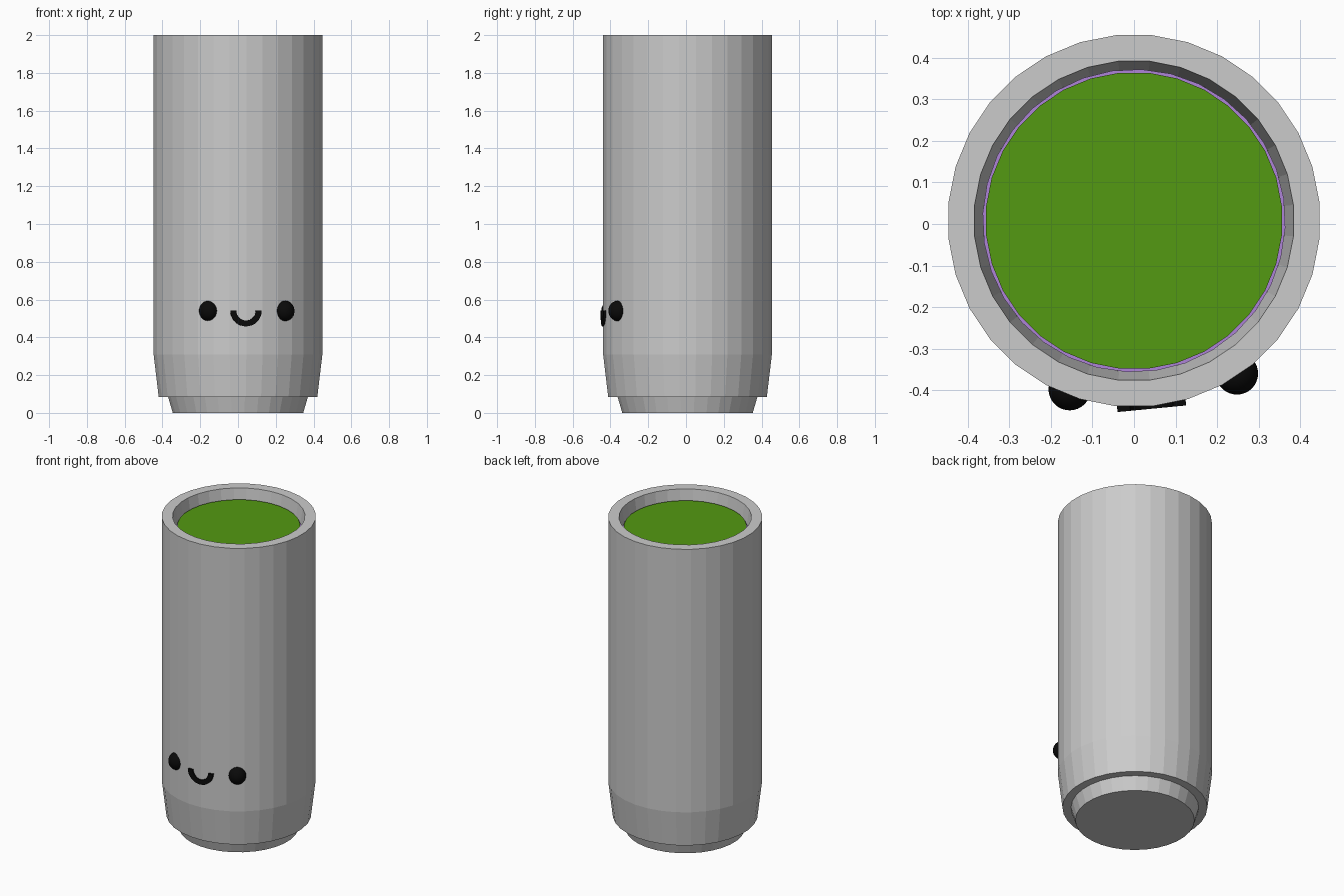
import bpy, bmesh
from math import pi, sin, cos, radians

if "Cube" in bpy.data.objects:
    bpy.data.objects.remove(bpy.data.objects["Cube"])

CY = 0.008      # cup axis in y
SIDES = 32


def material(name, rgb):
    m = bpy.data.materials.new(name)
    m.diffuse_color = (*rgb, 1)
    m.use_nodes = True
    m.node_tree.nodes["Principled BSDF"].inputs["Base Color"].default_value = m.diffuse_color
    return m


def finish(name, bm, mat=None):
    bmesh.ops.recalc_face_normals(bm, faces=bm.faces)
    me = bpy.data.meshes.new(name)
    bm.to_mesh(me)
    bm.free()
    ob = bpy.data.objects.new(name, me)
    bpy.context.collection.objects.link(ob)
    if mat:
        me.materials.append(mat)
    return ob


def lathe(name, profile, mat=None, turn=0.5):
    """Revolve (radius, z) pairs, capping the first and last rings."""
    bm = bmesh.new()
    rings = []
    for r, z in profile:
        angles = [2 * pi * (i + turn) / SIDES for i in range(SIDES)]
        rings.append([bm.verts.new((r * cos(a), CY + r * sin(a), z)) for a in angles])
    for a, b in zip(rings, rings[1:]):
        for i in range(SIDES):
            j = (i + 1) % SIDES
            bm.faces.new((a[i], a[j], b[j], b[i]))
    bm.faces.new(rings[0])
    bm.faces.new(rings[-1])
    return finish(name, bm, mat)


black = material("black", (0.003, 0.003, 0.003))
green = material("green", (0.087, 0.32, 0.006))
purple = material("purple", (0.42, 0.23, 0.68))

# Cup: stepped foot, tapered base, straight wall, open top
lathe("cup", [(0.347, 0), (0.372, 0.085), (0.422, 0.085), (0.449, 0.31),
              (0.449, 2), (0.386, 2), (0.364, 1.85), (0.345, 0.14)])

# Drink: purple body with a green surface layer
lathe("drink_body", [(0.34, 0.16), (0.364, 1.8), (0.365, 1.925)], purple, 0.75)
lathe("drink_surface", [(0.358, 1.90), (0.358, 1.938)], green)

# Eyes
for name, x, y in (("left_eye", -0.155, -0.398), ("right_eye", 0.248, -0.36)):
    bm = bmesh.new()
    bmesh.ops.create_uvsphere(bm, u_segments=32, v_segments=16, radius=0.052)
    eye = finish(name, bm, black)
    eye.location = (x, y, 0.54)
    eye.scale = (0.98, 0.98, 1.04)
    for p in eye.data.polygons:
        p.use_smooth = True

# Smile: half ring extruded towards the cup
bm = bmesh.new()
STEPS = 16
loops = []
for i in range(STEPS + 1):
    a = pi + pi * i / STEPS
    loops.append([bm.verts.new((r * cos(a), y, r * sin(a)))
                  for r, y in ((0.052, 0), (0.083, 0), (0.083, 0.035), (0.052, 0.035))])
for a, b in zip(loops, loops[1:]):
    for k in range(4):
        m = (k + 1) % 4
        bm.faces.new((a[k], a[m], b[m], b[k]))
bm.faces.new(loops[0])
bm.faces.new(loops[-1])
smile = finish("smile", bm, black)
smile.location = (0.043, -0.445, 0.541)
smile.rotation_euler.z = radians(5.5)
